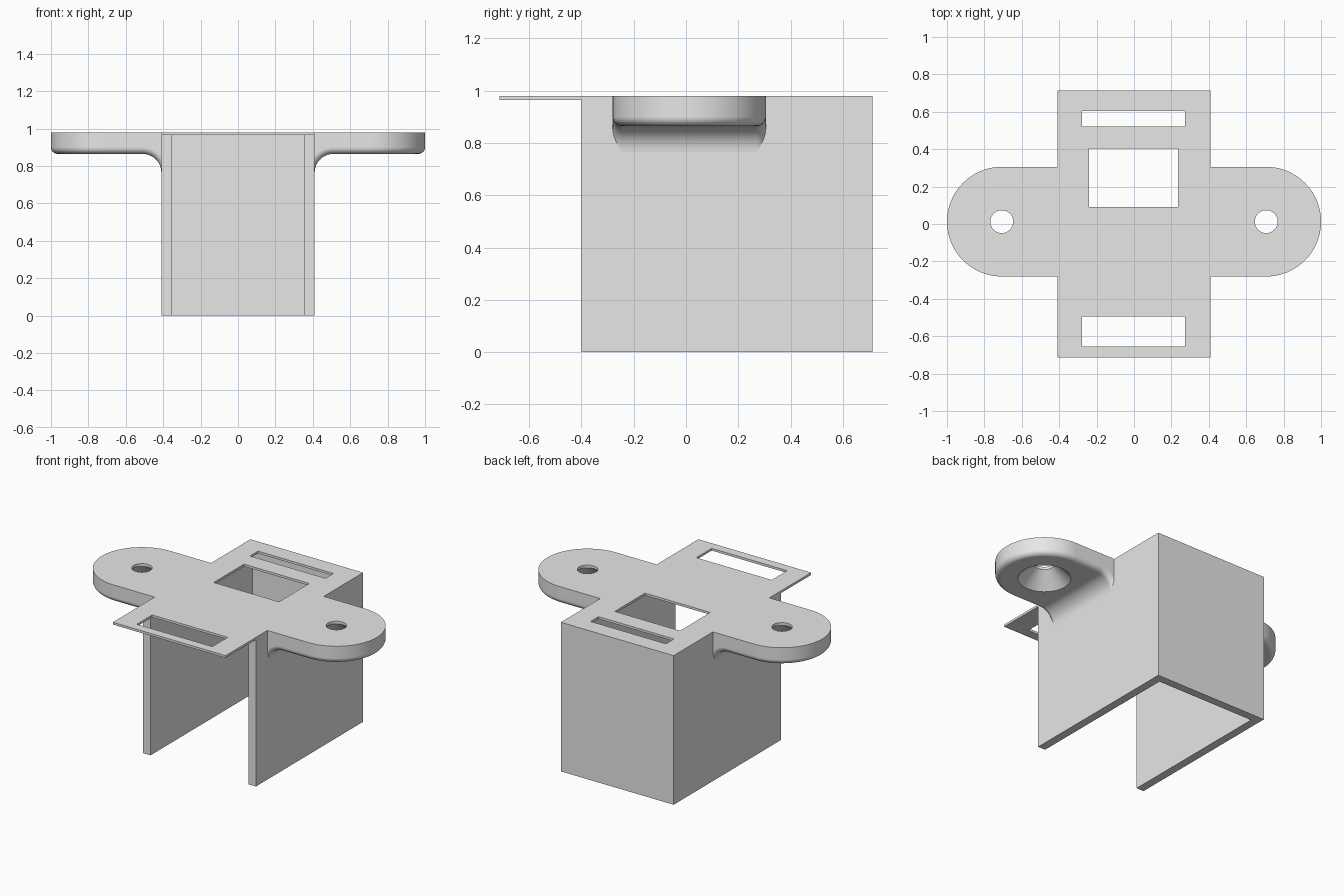
import bpy, bmesh
from math import sin, cos, pi, sqrt, radians

cube = bpy.data.objects.get("Cube")
if cube:
    bpy.data.objects.remove(cube, do_unlink=True)

# Main dimensions
TOP, PLATE_BOTTOM = 0.98, 0.965
HALF_W, FRONT, BACK = 0.41, -0.40, 0.714
WALL = 0.054
EAR_X, EAR_Y, EAR_R, EAR_BOTTOM = 0.707, 0.0125, 0.293, 0.865
FILLET, ROUND = 0.1, 0.035

grey = bpy.data.materials.new("light_grey")
grey.use_nodes = True
grey.diffuse_color = (0.8, 0.8, 0.8, 1)
grey.node_tree.nodes["Principled BSDF"].inputs["Base Color"].default_value = (0.8, 0.8, 0.8, 1)


def finish(name, bm):
    bmesh.ops.recalc_face_normals(bm, faces=bm.faces)
    mesh = bpy.data.meshes.new(name)
    bm.to_mesh(mesh)
    bm.free()
    mesh.materials.append(grey)
    obj = bpy.data.objects.new(name, mesh)
    bpy.context.collection.objects.link(obj)
    return obj


def prism(name, outline, z0, z1):
    bm = bmesh.new()
    face = bm.faces.new([bm.verts.new((x, y, z0)) for x, y in outline])
    res = bmesh.ops.extrude_face_region(bm, geom=[face])
    for v in res["geom"]:
        if isinstance(v, bmesh.types.BMVert):
            v.co.z = z1
    return finish(name, bm)


def rect(x0, x1, y0, y1):
    return [(x0, y0), (x1, y0), (x1, y1), (x0, y1)]


def activate(obj):
    bpy.ops.object.select_all(action='DESELECT')
    obj.select_set(True)
    bpy.context.view_layer.objects.active = obj


def cut(obj, cutter):
    cutter.hide_render = True
    mod = obj.modifiers.new("cut", 'BOOLEAN')
    mod.operation = 'DIFFERENCE'
    mod.solver = 'EXACT'
    mod.object = cutter
    activate(obj)
    bpy.ops.object.modifier_apply(modifier=mod.name)
    bpy.data.objects.remove(cutter, do_unlink=True)


# Three-sided shell, open at the front and bottom
inner = HALF_W - WALL
prism("shell_walls", [
    (-HALF_W, FRONT), (-inner, FRONT), (-inner, BACK - WALL), (inner, BACK - WALL),
    (inner, FRONT), (HALF_W, FRONT), (HALF_W, BACK), (-HALF_W, BACK)], 0, PLATE_BOTTOM)

# Thin top plate with a front tab, window and two slots
plate = prism("top_plate", rect(-HALF_W, HALF_W, -BACK, BACK), PLATE_BOTTOM, TOP)
for opening in (rect(-0.24, 0.235, 0.09, 0.405),
                rect(-0.277, 0.272, 0.52, 0.603),
                rect(-0.277, 0.272, -0.655, -0.495)):
    cut(plate, prism("opening_cutter", opening, 0.9, 1.1))


def countersink(side):
    # Screw hole that widens downwards
    profile = [(0.168, 0.855), (0.061, 0.962), (0.061, 1.05)]
    bm = bmesh.new()
    n = 48
    rings = [[bm.verts.new((side * EAR_X + r * cos(2 * pi * i / n),
                            EAR_Y + r * sin(2 * pi * i / n), z)) for i in range(n)]
             for r, z in profile]
    for a, b in zip(rings, rings[1:]):
        for i in range(n):
            j = (i + 1) % n
            bm.faces.new((a[i], a[j], b[j], b[i]))
    bm.faces.new(rings[0])
    bm.faces.new(rings[-1])
    return finish("countersink_cutter", bm)


def underside(x, offset):
    # Flat underside that curves down into the wall
    dx = max(0, HALF_W + FILLET - x)
    return EAR_BOTTOM - FILLET + sqrt(max(0, (FILLET + offset) ** 2 - dx * dx))


def ear(name, side):
    bm = bmesh.new()
    fillet_n, arc_n, round_n = 10, 24, 6
    stations = [HALF_W + FILLET * (1 - cos(pi / 2 * i / fillet_n)) for i in range(fillet_n + 1)]

    def ring(inset, offset):
        r = EAR_R - inset
        half = [(x, r) for x in stations]
        half += [(EAR_X + r * sin(pi / 2 * i / arc_n), r * cos(pi / 2 * i / arc_n))
                 for i in range(arc_n)]
        path = half + [(EAR_X + r, 0)] + [(x, -y) for x, y in reversed(half)]
        return [bm.verts.new((side * x, EAR_Y + y, TOP if offset is None else underside(x, offset)))
                for x, y in path]

    rings = [ring(0, None)]
    for k in range(round_n + 1):
        t = pi / 2 * k / round_n
        rings.append(ring(ROUND * (1 - cos(t)), ROUND * (1 - sin(t))))
    for a, b in zip(rings, rings[1:]):
        for i in range(len(a) - 1):
            bm.faces.new((a[i], a[i + 1], b[i + 1], b[i]))
    bm.faces.new(rings[0])
    last = rings[-1]
    for i in range(fillet_n):
        bm.faces.new((last[i], last[i + 1], last[-2 - i], last[-1 - i]))
    bm.faces.new(last[fillet_n:len(last) - fillet_n])
    bm.faces.new([r[0] for r in rings] + [r[-1] for r in reversed(rings)])
    obj = finish(name, bm)
    cut(obj, countersink(side))
    activate(obj)
    bpy.ops.object.shade_smooth_by_angle(angle=radians(30))
    normals = obj.modifiers.new("even_shading", 'WEIGHTED_NORMAL')
    normals.keep_sharp = True


# Rounded mounting ears on both sides
ear("left_mounting_ear", 1)
ear("right_mounting_ear", -1)
